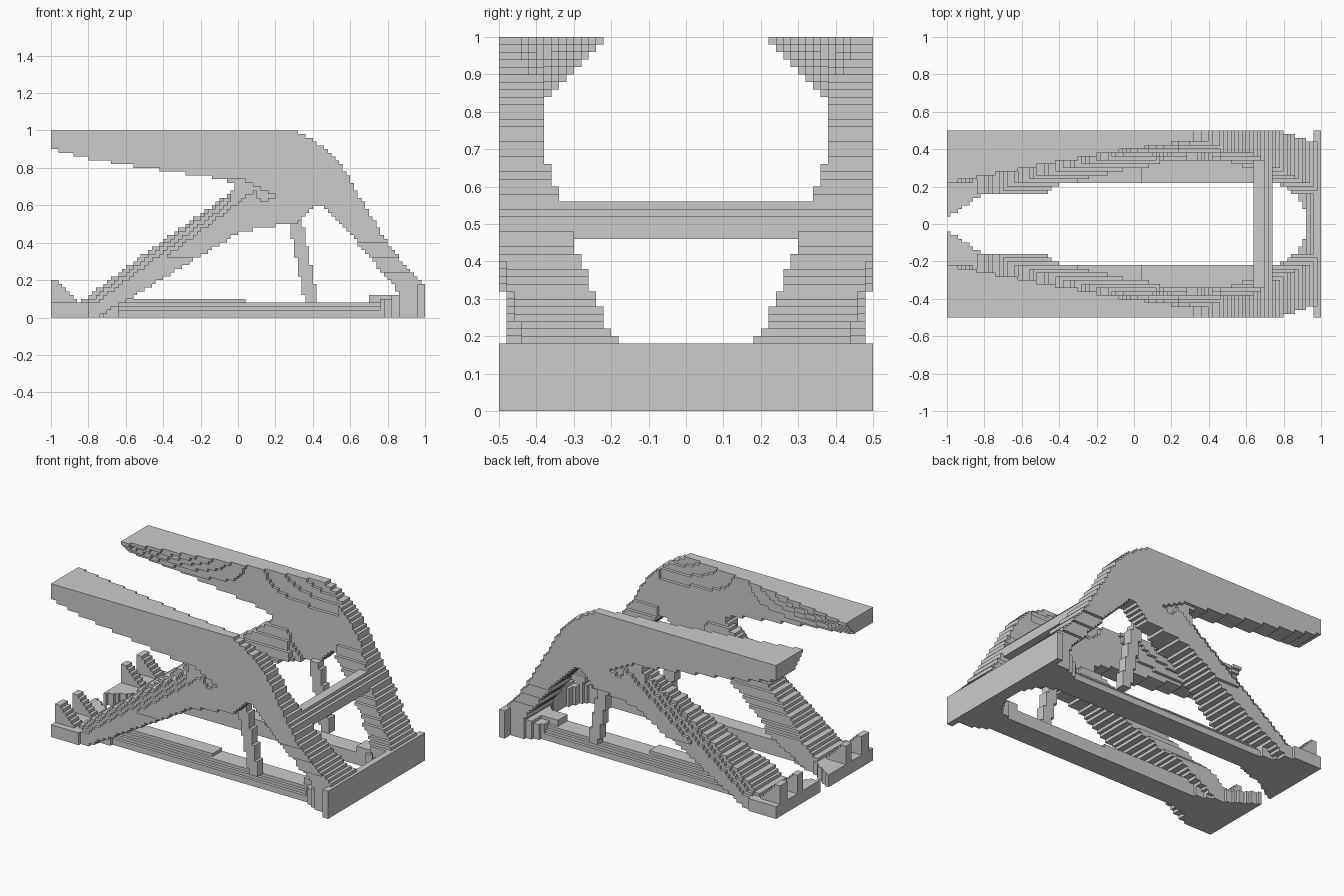
import bpy

STEP = 0.02                 # edge length of one block
NX, NY, NZ = 100, 50, 50    # blocks along each axis

cube = bpy.data.objects.get("Cube")
if cube:
    bpy.data.objects.remove(cube, do_unlink=True)

grey = bpy.data.materials.new("plain grey")
grey.use_nodes = True
colour = (0.6, 0.6, 0.6, 1)
grey.diffuse_color = colour
grey.node_tree.nodes["Principled BSDF"].inputs["Base Color"].default_value = colour

filled = {}     # block index -> name of the object that owns it


def ramp(value, points):
    """Piecewise linear interpolation through the given points."""
    if value <= points[0][0]:
        return points[0][1]
    for (a, fa), (b, fb) in zip(points, points[1:]):
        if value <= b:
            return fa + (fb - fa) * (value - a) / (b - a)
    return points[-1][1]


def in_profile(x, z, profile):
    """Even-odd test of a point against a closed side profile."""
    inside = False
    for (xa, za), (xb, zb) in zip(profile, profile[1:] + profile[:1]):
        if (za > z) != (zb > z) and x < xa + (xb - xa) * (z - za) / (zb - za):
            inside = not inside
    return inside


def add_part(name, profile, inner, outer, paired=True):
    """Fill blocks in a side profile between inner and outer width, on both sides."""
    for i in range(NX):
        x = (i + 0.5) * STEP - 1
        for k in range(NZ):
            z = (k + 0.5) * STEP
            if not in_profile(x, z, profile):
                continue
            low, high = inner(x, z), outer(x, z)
            for j in range(NY // 2, NY):
                y = (j + 0.5) * STEP - 0.5
                if low < y < high:
                    filled.setdefault((i, j, k), name + "_back" if paired else name)
                    filled.setdefault((i, NY - 1 - j, k), name + "_front" if paired else name)


def box(xa, xb, za, zb):
    return [(xa, za), (xb, za), (xb, zb), (xa, zb)]


def flat(width):
    return lambda x, z: width


def rail_inner(x, z):
    """Inner face of the rails: the top edge narrows toward the arms."""
    top = ramp(x, [(-1, 0.21), (-0.6, 0.29), (-0.2, 0.37), (0.3, 0.45)])
    return ramp(z, [(0.82, 0.38), (1, top)])


def leg_inner(x, z):
    """Inner face of the legs, spreading inward as they go down."""
    return ramp(z, [(0, 0.15), (0.18, 0.17), (0.22, 0.21), (0.3, 0.24),
                    (0.45, 0.3), (0.58, 0.34), (0.7, 0.38)])


# Plate and crossbar run the full width
add_part("end_plate", box(0.96, 1, 0, 0.18), flat(0), flat(0.5), False)
add_part("crossbar",
         [(0.64, 0.48), (0.66, 0.46), (0.74, 0.46), (0.74, 0.5), (0.7, 0.56), (0.64, 0.56)],
         flat(0), flat(0.5), False)

# Top rails, wedge-shaped inside
add_part("top_rail",
         [(-1, 1), (-1, 0.9), (-0.8, 0.85), (-0.55, 0.81), (-0.06, 0.74), (0.3, 0.74), (0.3, 1)],
         rail_inner, flat(0.5))

# Side panels joining rail, strut and arm, with a shallow outer recess
add_part("side_panel",
         [(-0.06, 0.74), (-0.02, 0.7), (-0.05, 0.66), (0, 0.45), (0.1, 0.48), (0.3, 0.5),
          (0.36, 0.55), (0.42, 0.6), (0.5, 0.58), (0.5, 0.88), (0.4, 0.95), (0.3, 1), (0.3, 0.74)],
         lambda x, z: min(rail_inner(x, z), leg_inner(x, z) + 0.25 * max(0, x)),
         lambda x, z: 0.48 if x + 2 * abs(z - 0.65) < 0.2 else 0.5)

# Diagonal struts, bevelled along the upper outer edge
add_part("diagonal_strut",
         [(-0.05, 0.66), (0.1, 0.7), (0.14, 0.49), (0, 0.45), (-0.1, 0.39), (-0.4, 0.21),
          (-0.6, 0.09), (-0.76, 0), (-0.9, 0), (-0.85, 0.08), (-0.5, 0.34)],
         leg_inner,
         lambda x, z: min(ramp(z, [(0.28, 0.48), (0.36, 0.5)]),
                          0.44 + 0.6 * max(0, 0.7 + 0.75 * x - z)))

# Curved arms down to the plate
add_part("curved_arm",
         [(0.46, 0.91), (0.55, 0.82), (0.6, 0.74), (0.7, 0.56), (0.8, 0.4), (0.88, 0.29),
          (1, 0.18), (1, 0), (0.87, 0), (0.85, 0.15), (0.65, 0.39), (0.55, 0.5), (0.46, 0.6)],
         lambda x, z: min(rail_inner(x, z), leg_inner(x, z)),
         lambda x, z: ramp(z, [(0.2, 0.44), (0.45, 0.5)]))

# Thin posts under the panels
add_part("thin_post", [(0.27, 0.53), (0.34, 0.53), (0.43, 0.08), (0.36, 0.08)],
         flat(0.34), flat(0.4))

# Base rails with sloping outer sides, and their flare into the plate
add_part("base_rail", [(-0.8, 0), (0.9, 0), (0.9, 0.12), (0.7, 0.12), (0.7, 0.08), (0.04, 0.08),
                       (0.04, 0.1), (-0.8, 0.1)],
         flat(0.22),
         lambda x, z: ramp(z, [(0.03, 0.38), (0.09, 0.32)]))
add_part("plate_gusset", [(0.76, 0), (1, 0), (1, 0.18), (0.9, 0.12), (0.76, 0.1)],
         lambda x, z: ramp(x, [(0.76, 0.22), (0.86, 0.18), (0.91, 0.08), (0.92, 0)]),
         lambda x, z: ramp(x, [(0.76, 0.38), (0.9, 0.45)]))

# Flared feet with raised nubs
add_part("foot", box(-1, -0.64, 0, 0.09),
         lambda x, z: ramp(x, [(-1, 0.04), (-0.8, 0.16), (-0.64, 0.21)]),
         lambda x, z: ramp(x, [(-0.82, 0.5), (-0.7, 0.4)]))
nub = [(-1, 0.08), (-0.86, 0.08), (-0.92, 0.15), (-0.96, 0.2), (-1, 0.2)]
add_part("inner_nub", nub, flat(0.22), flat(0.28))
add_part("outer_nub", nub, flat(0.38), flat(0.46))


# Block faces: outward direction and its four corners, counter-clockwise
def face_table():
    table = []
    for axis in range(3):
        u, v = (axis + 1) % 3, (axis + 2) % 3
        for side in (0, 1):
            ring = [(0, 0), (1, 0), (1, 1), (0, 1)]
            corners = []
            for a, b in ring if side else ring[::-1]:
                corner = [0, 0, 0]
                corner[axis], corner[u], corner[v] = side, a, b
                corners.append(corner)
            direction = [0, 0, 0]
            direction[axis] = 2 * side - 1
            table.append((direction, corners))
    return table


# Skin every part, leaving out faces hidden between touching blocks
table = face_table()
skins = {}
for cell, name in filled.items():
    verts, faces = skins.setdefault(name, ({}, []))
    for direction, corners in table:
        if tuple(c + d for c, d in zip(cell, direction)) in filled:
            continue
        faces.append([verts.setdefault(tuple(c + o for c, o in zip(cell, corner)), len(verts))
                      for corner in corners])

for name, (verts, faces) in skins.items():
    mesh = bpy.data.meshes.new(name)
    mesh.from_pydata([(i * STEP - 1, j * STEP - 0.5, k * STEP) for i, j, k in verts], [], faces)
    mesh.materials.append(grey)
    bpy.context.collection.objects.link(bpy.data.objects.new(name, mesh))
